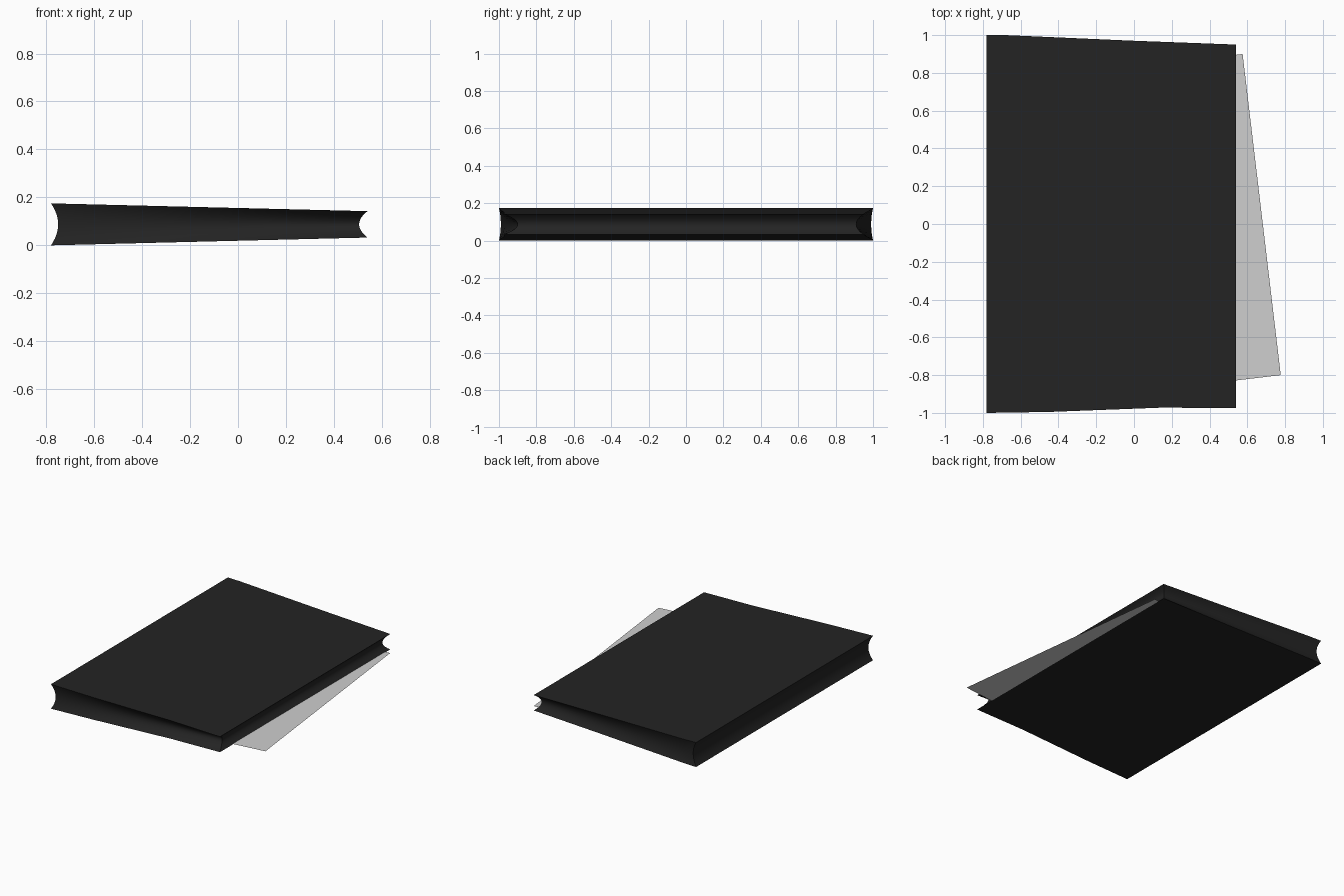
import bpy, bmesh
from mathutils import Vector

if "Cube" in bpy.data.objects:
    bpy.data.objects.remove(bpy.data.objects["Cube"])


def material(name, rgb):
    m = bpy.data.materials.new(name)
    m.diffuse_color = (*rgb, 1)
    m.use_nodes = True
    m.node_tree.nodes["Principled BSDF"].inputs["Base Color"].default_value = m.diffuse_color
    return m


def add_object(name, bm, mat):
    bmesh.ops.recalc_face_normals(bm, faces=bm.faces)
    me = bpy.data.meshes.new(name)
    bm.to_mesh(me)
    bm.free()
    me.materials.append(mat)
    ob = bpy.data.objects.new(name, me)
    bpy.context.collection.objects.link(ob)
    return ob


black = material("soft black", (0.017, 0.017, 0.017))
white = material("paper white", (0.62, 0.62, 0.62))

# Book body: tapered block, sides hollowed inward between two flat covers
# each outline point: rim x, rim y, mid-height x, mid-height y
outline = [
    (-0.78, -1.00, -0.75, -0.99), (-0.45, -0.995, -0.44, -0.97),
    (0.15, -0.972, 0.13, -0.925), (0.54, -0.975, 0.505, -0.90),
    (0.54, 0.95, 0.505, 0.91), (0.00, 0.97, 0.00, 0.945),
    (-0.68, 1.00, -0.66, 0.985), (-0.78, 1.00, -0.75, 0.99),
]
STEPS = 12
bm = bmesh.new()
rings = []
for i in range(STEPS + 1):
    t = 2 * i / STEPS - 1
    k = 1 - t * t
    ring = []
    for rx, ry, mx, my in outline:
        half = 0.0875 - 0.0325 * (rx + 0.78) / 1.32
        ring.append(bm.verts.new((rx + (mx - rx) * k, ry + (my - ry) * k,
                                  0.0875 + t * half)))
    rings.append(ring)
n = len(outline)
for a, b in zip(rings, rings[1:]):
    for j in range(n):
        bm.faces.new((a[j], a[(j + 1) % n], b[(j + 1) % n], b[j]))
bm.faces.new(rings[0])
bm.faces.new(rings[-1])
body = add_object("book_body", bm, black)
bpy.context.view_layer.objects.active = body
body.select_set(True)
bpy.ops.object.shade_smooth_by_angle(angle=0.55)

# Loose paper sheet, slipped in at an angle and poking out on the right
back = Vector((0.575, 0.90, 0.035))
front = Vector((0.777, -0.80, 0.035))
edge = front - back
inward = Vector((edge.y, -edge.x, 0)).normalized() * 1.1
bm = bmesh.new()
bm.faces.new([bm.verts.new(p) for p in
              (front, back, back + inward, front + inward)])
bm.normal_update()
sheet = add_object("paper_sheet", bm, white)
if sheet.data.polygons[0].normal.z < 0:
    sheet.data.flip_normals()
